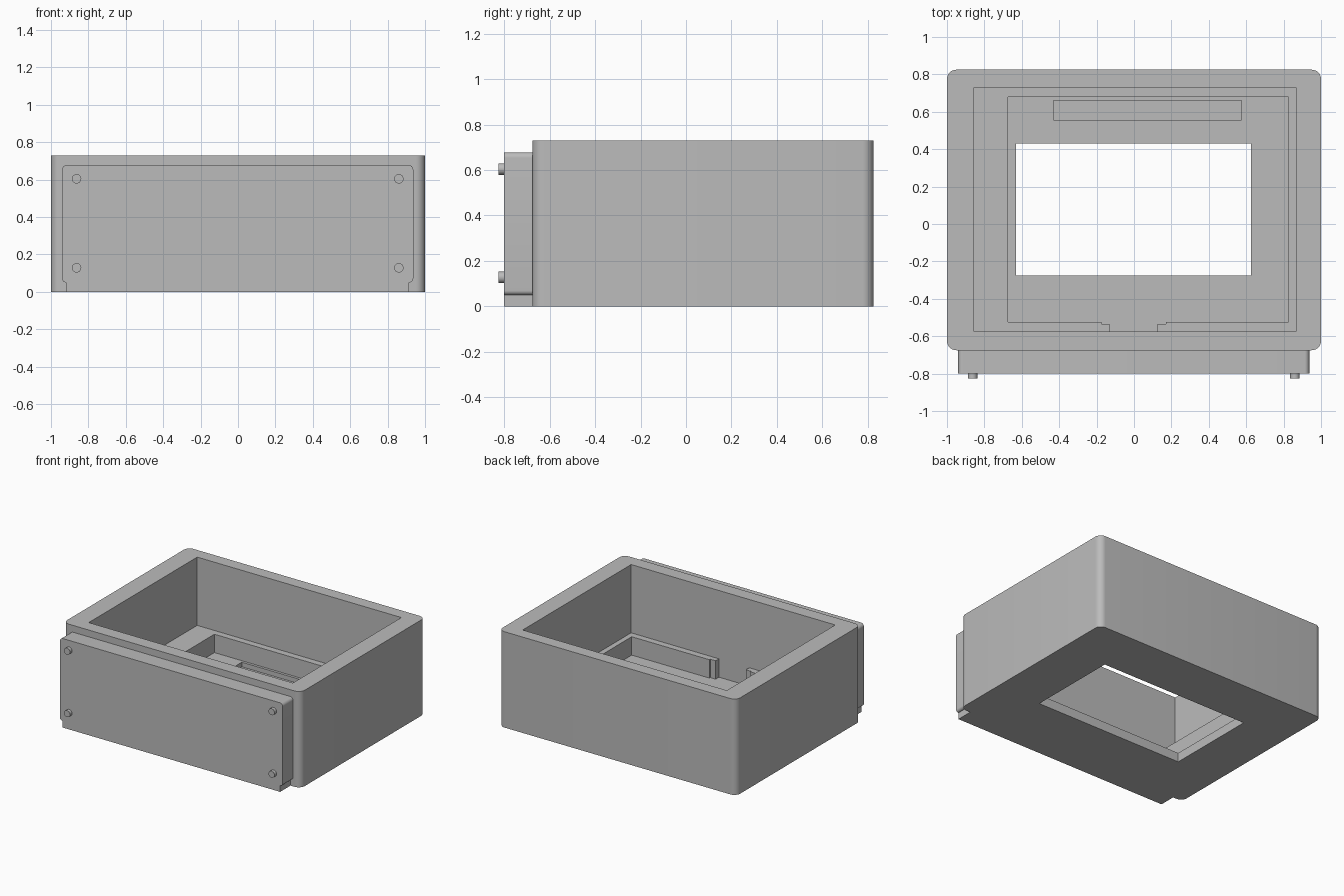
import bpy, bmesh, math
from mathutils import Vector

if "Cube" in bpy.data.objects:
    bpy.data.objects.remove(bpy.data.objects["Cube"])

grey = bpy.data.materials.new("light_grey")
grey.diffuse_color = (0.5, 0.5, 0.5, 1)
grey.use_nodes = True
grey.node_tree.nodes["Principled BSDF"].inputs["Base Color"].default_value = grey.diffuse_color


def finish(name, bm):
    bmesh.ops.recalc_face_normals(bm, faces=bm.faces)
    me = bpy.data.meshes.new(name)
    bm.to_mesh(me)
    bm.free()
    me.materials.append(grey)
    ob = bpy.data.objects.new(name, me)
    bpy.context.collection.objects.link(ob)
    return ob


def rounded(points, segments=8):
    """Outline from (a, b, radius) corners, each right angle rounded."""
    out = []
    for i, (a, b, r) in enumerate(points):
        p = Vector((a, b))
        if r == 0:
            out.append(p)
            continue
        u = (Vector(points[i - 1][:2]) - p).normalized() * r
        v = (Vector(points[(i + 1) % len(points)][:2]) - p).normalized() * r
        for k in range(segments + 1):
            t = math.pi / 2 * k / segments
            out.append(p + u * (1 - math.sin(t)) + v * (1 - math.cos(t)))
    return out


def extrude(name, outline, place, depth):
    bm = bmesh.new()
    face = bm.faces.new([bm.verts.new(place(p)) for p in outline])
    res = bmesh.ops.extrude_face_region(bm, geom=[face])
    verts = [g for g in res["geom"] if isinstance(g, bmesh.types.BMVert)]
    bmesh.ops.translate(bm, verts=verts, vec=depth)
    return finish(name, bm)


def block(name, x0, x1, y0, y1, z0, z1, r=0):
    pts = [(x0, y0, r), (x1, y0, r), (x1, y1, r), (x0, y1, r)]
    return extrude(name, rounded(pts), lambda p: (p.x, p.y, z0), (0, 0, z1 - z0))


def smooth(ob):
    bpy.ops.object.select_all(action="DESELECT")
    ob.select_set(True)
    bpy.context.view_layer.objects.active = ob
    bpy.ops.object.shade_smooth_by_angle(angle=math.radians(30))


# Housing with rounded upright corners
housing = block("housing", -1, 1, -0.675, 0.825, 0, 0.73, 0.05)

# Stepped pockets, window, floor groove and front wall notch
cutters = [
    ("upper_pocket", -0.855, 0.865, -0.575, 0.73, 0.21, 0.9),
    ("lower_pocket", -0.675, 0.825, -0.525, 0.68, 0.07, 0.5),
    ("window", -0.63, 0.625, -0.275, 0.43, -0.2, 0.4),
    ("floor_groove", -0.43, 0.575, 0.555, 0.66, 0.035, 0.3),
    ("shallow_notch", -0.175, 0.17, -0.535, -0.4, 0.07, 0.4),
    ("deep_notch", -0.13, 0.125, -0.575, -0.45, 0.07, 0.45),
]
for name, *dims in cutters:
    cutter = block(name + "_cutter", *dims)
    mod = housing.modifiers.new(name, "BOOLEAN")
    mod.operation = "DIFFERENCE"
    mod.solver = "EXACT"
    mod.object = cutter
    bpy.context.view_layer.objects.active = housing
    bpy.ops.object.modifier_apply(modifier=name)
    bpy.data.objects.remove(cutter)
smooth(housing)

# Front panel with rounded corners and a narrower foot
r = 0.025
panel_shape = [(-0.92, 0, 0), (0.915, 0, 0), (0.915, 0.05, 0), (0.937, 0.05, 0.02),
               (0.937, 0.678, r), (-0.94, 0.678, r), (-0.94, 0.05, 0.02), (-0.92, 0.05, 0)]
panel = extrude("front_panel", rounded(panel_shape),
                lambda p: (p.x, -0.8, p.y), (0, 0.125, 0))
smooth(panel)

# Four round pins on the panel
for side, x in (("left", -0.863), ("right", 0.86)):
    for level, z in (("lower", 0.128), ("upper", 0.604)):
        ring = [Vector((x + 0.025 * math.cos(a), z + 0.025 * math.sin(a)))
                for a in (math.tau * k / 32 for k in range(32))]
        smooth(extrude(f"{level}_{side}_pin", ring,
                       lambda p: (p.x, -0.825, p.y), (0, 0.025, 0)))
